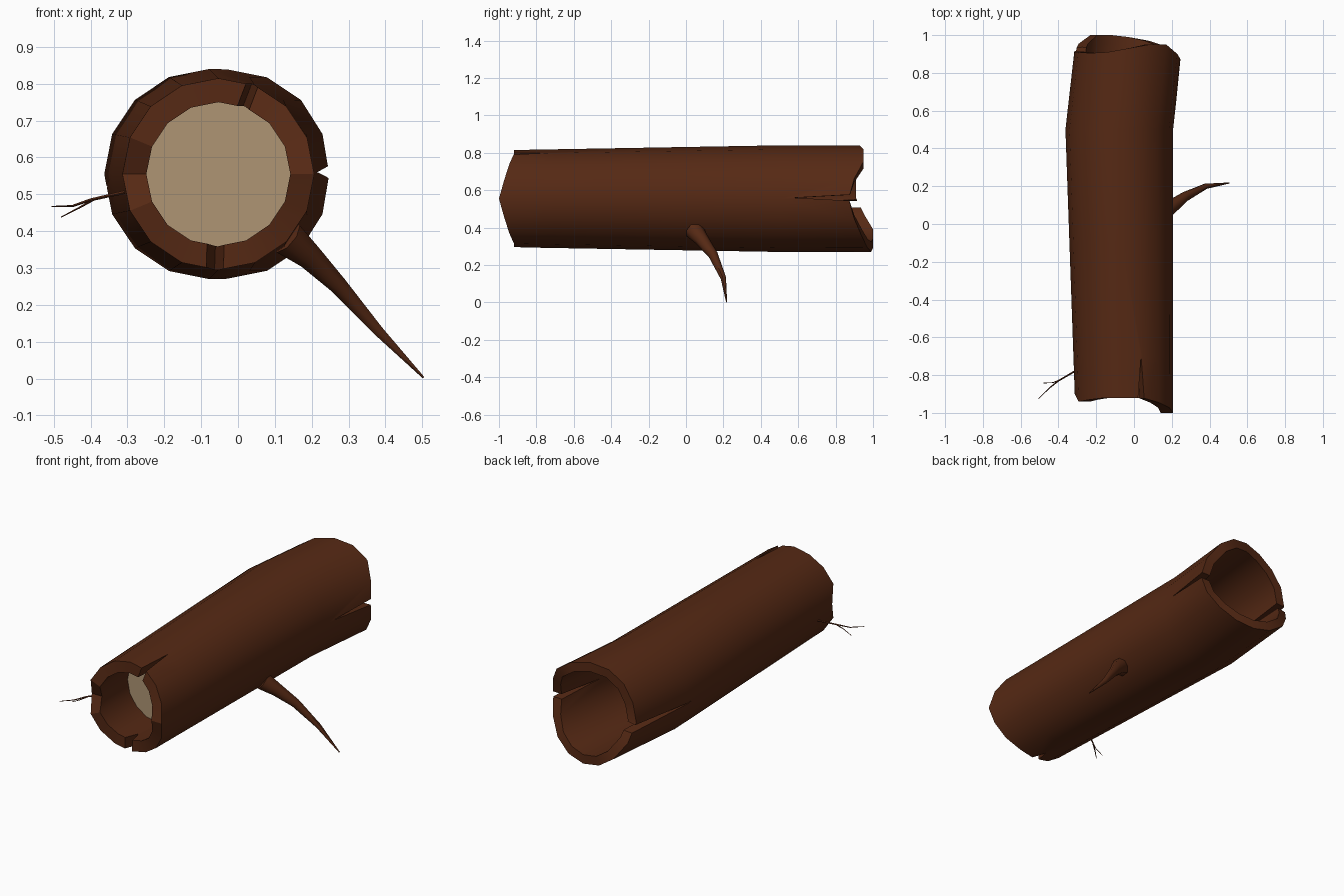
import bpy, bmesh, math
from mathutils import Vector

if "Cube" in bpy.data.objects:
    bpy.data.objects.remove(bpy.data.objects["Cube"])

N = 16
CZ = 0.555


def material(name, rgb):
    m = bpy.data.materials.new(name)
    m.diffuse_color = (*rgb, 1)
    m.use_nodes = True
    m.node_tree.nodes["Principled BSDF"].inputs["Base Color"].default_value = m.diffuse_color
    return m


bark = material("bark brown", (0.092, 0.022, 0.007))
wood = material("pale wood", (0.43, 0.30, 0.175))


def lerp_table(y, table):
    if y <= table[0][0]:
        return table[0][1]
    for (a, va), (b, vb) in zip(table, table[1:]):
        if y <= b:
            return va + (vb - va) * (y - a) / (b - a)
    return table[-1][1]


def center_x(y):
    return lerp_table(y, [(-0.92, -0.053), (0.5, -0.078), (0.93, -0.03)])


def outer_r(y):
    return lerp_table(y, [(-0.92, 0.26), (0.5, 0.285), (1.0, 0.284)])


def inner_r(y):
    return lerp_table(y, [(-0.92, 0.195), (0.5, 0.222), (1.0, 0.232)])


def make_object(name, bm, mat):
    bmesh.ops.recalc_face_normals(bm, faces=bm.faces)
    me = bpy.data.meshes.new(name)
    bm.to_mesh(me)
    bm.free()
    me.materials.append(mat)
    ob = bpy.data.objects.new(name, me)
    bpy.context.collection.objects.link(ob)
    return ob


def activate(ob):
    bpy.ops.object.select_all(action='DESELECT')
    ob.select_set(True)
    bpy.context.view_layer.objects.active = ob


# Hollow log with ragged ends: one y value per side, counted from +x over the top
front = [-1.0, -.972, -.945, -.92, -.92, -.92, -.93, -.94,
         -.90, -.94, -.93, -.92, -.92, -.92, -.945, -.972]
back = [.87, .90, .95, .95, .93, .91, .905, .91,
        .91, .955, 1.0, 1.0, .99, .97, .94, .90]
mid_ys = [-0.7, -0.1, 0.5]

bm = bmesh.new()


def ring(ys, rad):
    out = []
    for i, y in enumerate(ys):
        a = 2 * math.pi * i / N
        out.append(bm.verts.new((center_x(y) + rad(y) * math.cos(a), y,
                                 CZ + rad(y) * math.sin(a))))
    return out


stations = [front] + [[y] * N for y in mid_ys] + [back]
loop = [ring(s, outer_r) for s in stations] + [ring(s, inner_r) for s in reversed(stations)]
for j in range(len(loop)):
    p, q = loop[j], loop[(j + 1) % len(loop)]
    for i in range(N):
        k = (i + 1) % N
        bm.faces.new((p[i], p[k], q[k], q[i]))
log = make_object("hollow_log", bm, bark)


# Cracks: wedges cut through the wall, from a point to an open end
def crack(angle, tip_y, end_y, half_width):
    a = math.radians(angle)
    u = Vector((math.cos(a), 0, math.sin(a)))
    t = Vector((-math.sin(a), 0, math.cos(a)))
    b = bmesh.new()
    tris = []
    for r in (0.12, 0.42):
        tip = Vector((center_x(tip_y), tip_y, CZ)) + u * r
        end = Vector((center_x(end_y), end_y, CZ)) + u * r
        tris.append([b.verts.new(v) for v in (tip, end + t * half_width, end - t * half_width)])
    b.faces.new(tris[0])
    b.faces.new(tris[1])
    for i in range(3):
        k = (i + 1) % 3
        b.faces.new((tris[0][i], tris[0][k], tris[1][k], tris[1][i]))
    cutter = make_object("crack_cutter", b, bark)
    cutter.hide_render = True
    activate(log)
    mod = log.modifiers.new("crack", 'BOOLEAN')
    mod.operation = 'DIFFERENCE'
    mod.solver = 'EXACT'
    mod.object = cutter
    bpy.ops.object.modifier_apply(modifier=mod.name)
    bpy.data.objects.remove(cutter, do_unlink=True)


crack(69, -0.70, -1.1, 0.03)
crack(268, -0.83, -1.1, 0.07)
crack(1, 0.58, 1.1, 0.028)
crack(187, 0.45, 1.1, 0.03)

activate(log)
bpy.ops.object.shade_smooth_by_angle(angle=math.radians(30))

# Pale wood wall inside the hollow
bm = bmesh.new()
y = -0.65
bm.faces.new([bm.verts.new((center_x(y) + 0.21 * math.cos(2 * math.pi * i / N), y,
                            CZ + 0.21 * math.sin(2 * math.pi * i / N))) for i in range(N)])
make_object("inner_wood_disc", bm, wood)


# Tapered branches from paths of (x, y, z, radius)
def branch(name, pts, res):
    cu = bpy.data.curves.new(name, 'CURVE')
    cu.dimensions = '3D'
    cu.bevel_depth = 1.0
    cu.bevel_resolution = res
    cu.use_fill_caps = True
    sp = cu.splines.new('POLY')
    sp.points.add(len(pts) - 1)
    for p, (x, y, z, r) in zip(sp.points, pts):
        p.co = (x, y, z, 1)
        p.radius = r
    cu.materials.append(bark)
    ob = bpy.data.objects.new(name, cu)
    bpy.context.collection.objects.link(ob)
    activate(ob)
    bpy.ops.object.convert(target='MESH')
    bpy.ops.object.shade_smooth_by_angle(angle=math.radians(45))


branch("side_branch", [(0.13, 0.045, 0.385, 0.052), (0.19, 0.085, 0.335, 0.038),
                       (0.27, 0.145, 0.255, 0.026), (0.38, 0.20, 0.13, 0.015),
                       (0.503, 0.217, 0.003, 0.003)], 2)
branch("twig_main", [(-0.28, -0.76, 0.512, 0.005), (-0.40, -0.83, 0.485, 0.004),
                     (-0.45, -0.87, 0.468, 0.003), (-0.505, -0.925, 0.467, 0.0015)], 0)
branch("twig_fork", [(-0.39, -0.825, 0.487, 0.0035), (-0.43, -0.84, 0.464, 0.0025),
                     (-0.48, -0.842, 0.438, 0.0015)], 0)
